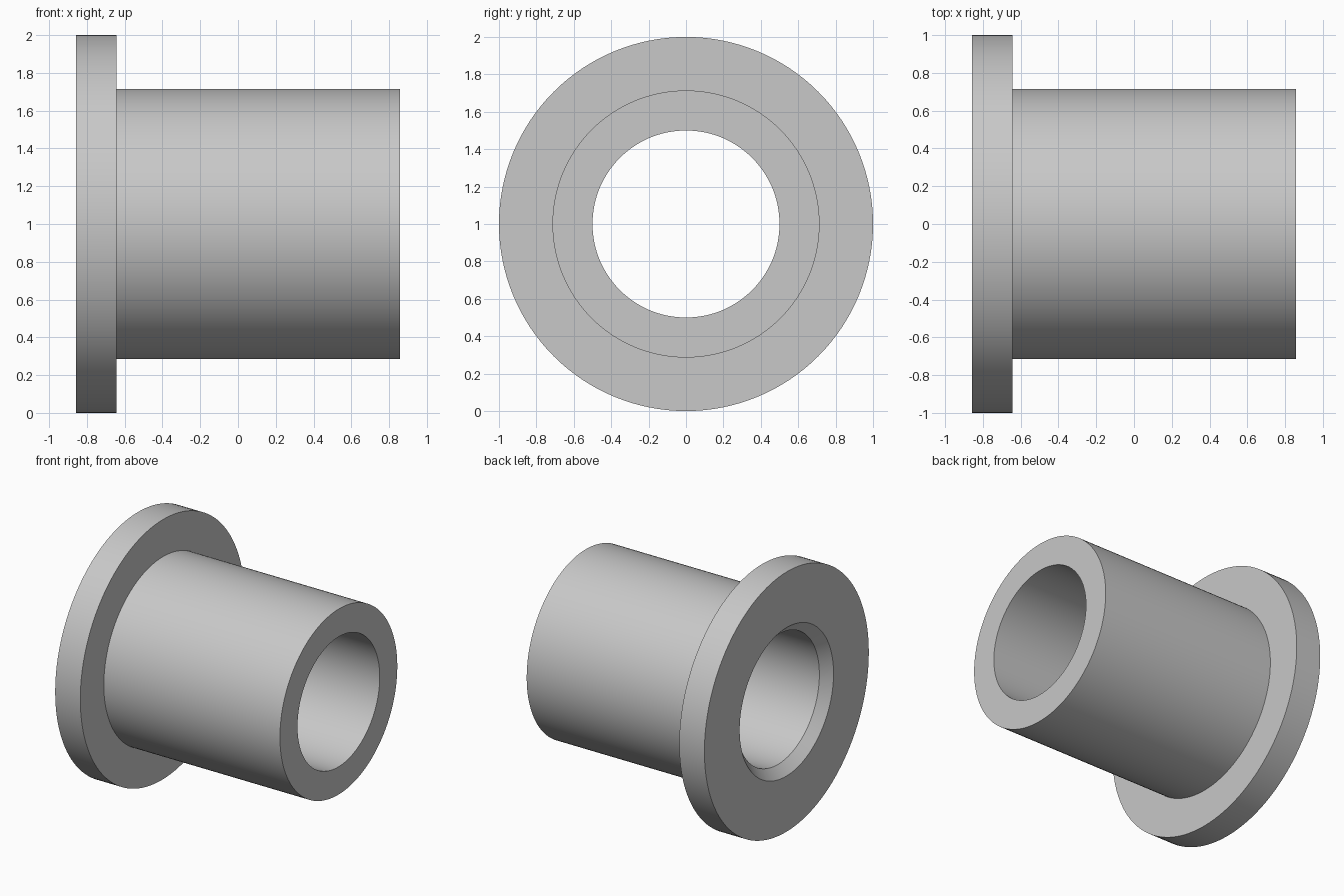
import bpy, bmesh, math
from mathutils import Matrix, Vector

if "Cube" in bpy.data.objects:
    bpy.data.objects.remove(bpy.data.objects["Cube"], do_unlink=True)

# Dimensions
HALF = 0.857
FLANGE_FACE = -0.643
R_FLANGE, R_SLEEVE, R_BORE = 1.0, 0.714, 0.5
CHAMFER = 0.071
SIDES = 128

# Plain grey metal
grey = bpy.data.materials.new("light_grey")
grey.use_nodes = True
colour = (0.58, 0.58, 0.58, 1)
grey.diffuse_color = colour
grey.node_tree.nodes["Principled BSDF"].inputs["Base Color"].default_value = colour

# Closed section (x, radius): flange, sleeve, bore and lead-in chamfer
section = [
    (-HALF, R_BORE + CHAMFER), (-HALF, R_FLANGE),
    (FLANGE_FACE, R_FLANGE), (FLANGE_FACE, R_SLEEVE),
    (HALF, R_SLEEVE), (HALF, R_BORE),
    (-HALF + CHAMFER, R_BORE),
]

# Revolve the section about the x axis
bm = bmesh.new()
verts = [bm.verts.new((x, 0, r)) for x, r in section]
edges = [bm.edges.new((a, b)) for a, b in zip(verts, verts[1:] + verts[:1])]
bmesh.ops.spin(bm, geom=verts + edges, cent=(0, 0, 0), axis=(1, 0, 0),
               angle=math.tau, steps=SIDES, use_merge=False)
bmesh.ops.remove_doubles(bm, verts=bm.verts, dist=0.0001)
bmesh.ops.recalc_face_normals(bm, faces=bm.faces)
bmesh.ops.transform(bm, matrix=Matrix.Translation(Vector((0, 0, R_FLANGE))),
                    verts=bm.verts)

mesh = bpy.data.meshes.new("flanged_bushing")
bm.to_mesh(mesh)
bm.free()
mesh.materials.append(grey)
bushing = bpy.data.objects.new("flanged_bushing", mesh)
bpy.context.collection.objects.link(bushing)

# Smooth walls with crisp rims
bpy.ops.object.select_all(action="DESELECT")
bushing.select_set(True)
bpy.context.view_layer.objects.active = bushing
bpy.ops.object.shade_smooth_by_angle(angle=math.radians(30))
